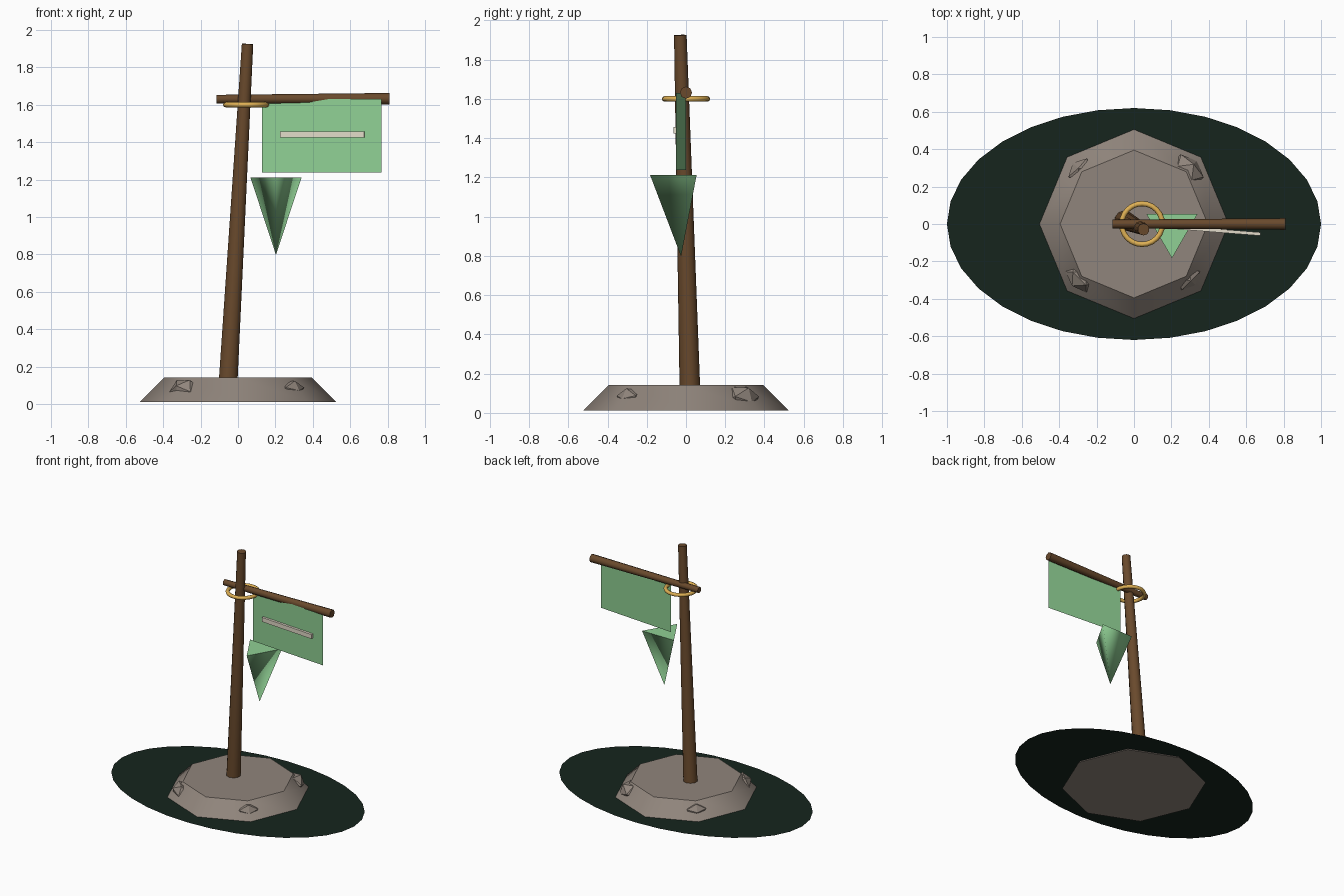
import bpy, bmesh, math, random
from mathutils import Vector, Matrix

if "Cube" in bpy.data.objects:
    bpy.data.objects.remove(bpy.data.objects["Cube"])

random.seed(4)


def material(name, r, g, b):
    m = bpy.data.materials.new(name)
    m.diffuse_color = [(c / 255) ** 2.2 for c in (r, g, b)] + [1.0]
    m.use_nodes = True
    m.node_tree.nodes["Principled BSDF"].inputs["Base Color"].default_value = m.diffuse_color
    return m


WOOD = material("wood", 105, 75, 48)
STONE = material("stone", 143, 132, 123)
CLOTH = material("green_cloth", 143, 207, 147)
BRASS = material("brass", 222, 175, 85)
CREAM = material("cream", 225, 218, 200)
MOSS = material("dark_moss", 28, 41, 35)


def finish(name, bm, mat):
    me = bpy.data.meshes.new(name)
    bm.to_mesh(me)
    bm.free()
    me.materials.append(mat)
    ob = bpy.data.objects.new(name, me)
    bpy.context.collection.objects.link(ob)
    return ob


def taper(name, a, b, r1, r2, sides, mat, spin=0.0):
    """Tapered round bar from a to b: smooth sides, flat ends."""
    a, b = Vector(a), Vector(b)
    d = b - a
    rot = Vector((0, 0, 1)).rotation_difference(d).to_matrix().to_4x4()
    mtx = Matrix.Translation((a + b) / 2) @ rot @ Matrix.Rotation(spin, 4, 'Z')
    bm = bmesh.new()
    bmesh.ops.create_cone(bm, cap_ends=True, segments=sides, radius1=r1,
                          radius2=r2, depth=d.length, matrix=mtx)
    bmesh.ops.remove_doubles(bm, verts=bm.verts, dist=1e-5)
    axis = d.normalized()
    for f in bm.faces:
        f.smooth = abs(f.normal.dot(axis)) < 0.9
    for e in bm.edges:
        if len({f.smooth for f in e.link_faces}) > 1:
            e.smooth = False
    return finish(name, bm, mat)


# Oval ground patch
bm = bmesh.new()
bmesh.ops.create_circle(bm, cap_ends=True, segments=32, radius=1,
                        matrix=Matrix.Translation((0, 0, 0.03)) @ Matrix.Diagonal((1, 0.62, 1, 1)))
finish("ground_patch", bm, MOSS)

# Octagonal stone base
taper("stone_base", (0, 0, 0.012), (0, 0, 0.142), 0.523, 0.395, 8, STONE)

# Rocks set into the sloping side of the base
for name, sx, sy, size in (("back_right", 1, 1, 1.0), ("back_left", -1, 1, 0.8),
                           ("front_left", -1, -1, 0.93), ("front_right", 1, -1, 0.8)):
    bm = bmesh.new()
    ang = math.atan2(sy, sx)
    mtx = (Matrix.Translation((sx * 0.285, sy * 0.285, 0.072)) @ Matrix.Rotation(ang, 4, 'Z')
           @ Matrix.Diagonal((0.075 * size, 0.1 * size, 0.073 * size, 1))
           @ Matrix.Rotation(random.uniform(0, 3), 4, 'Y'))
    bmesh.ops.create_icosphere(bm, subdivisions=1, radius=1, matrix=mtx)
    finish("rock_" + name, bm, STONE)

# Leaning pole and cross arm
taper("pole", (-0.055, 0.021, 0.08), (0.051, -0.029, 1.925), 0.053, 0.032, 10, WOOD)
taper("cross_arm", (-0.115, 0, 1.63), (0.81, 0, 1.632), 0.023, 0.031, 8, WOOD)

# Brass ring around the pole
bpy.ops.mesh.primitive_torus_add(location=(0.043, 0, 1.6), major_radius=0.109,
                                 minor_radius=0.014, major_segments=24, minor_segments=8)
ring = bpy.context.object
ring.name = "brass_ring"
ring.data.materials.append(BRASS)
bpy.ops.object.shade_smooth()

# Hanging banner, swung slightly forward at its free end
bm = bmesh.new()
bm.faces.new([bm.verts.new(p) for p in ((0.128, 0, 1.238), (0.767, -0.05, 1.238),
                                        (0.767, -0.05, 1.63), (0.128, 0, 1.63))])
finish("banner", bm, CLOTH)

# Pale stripe on the banner front
bm = bmesh.new()
bmesh.ops.create_cube(bm, size=1, matrix=Matrix.Translation((0.45, -0.036, 1.441))
                      @ Matrix.Rotation(math.atan2(-0.05, 0.639), 4, 'Z')
                      @ Matrix.Diagonal((0.452, 0.018, 0.034, 1)))
finish("banner_stripe", bm, CREAM)

# Three-sided pennant pointing down
bm = bmesh.new()
corners = [bm.verts.new((0.203 + 0.158 * math.cos(a), -0.025 + 0.158 * math.sin(a), 1.212))
           for a in (math.radians(d) for d in (-90, 30, 150))]
tip = bm.verts.new((0.203, -0.025, 0.797))
bm.faces.new(corners)
for i in range(3):
    f = bm.faces.new((corners[(i + 1) % 3], corners[i], tip))
    f.smooth = True
for e in bm.edges:
    e.smooth = tip in e.verts
finish("pennant", bm, CLOTH)
